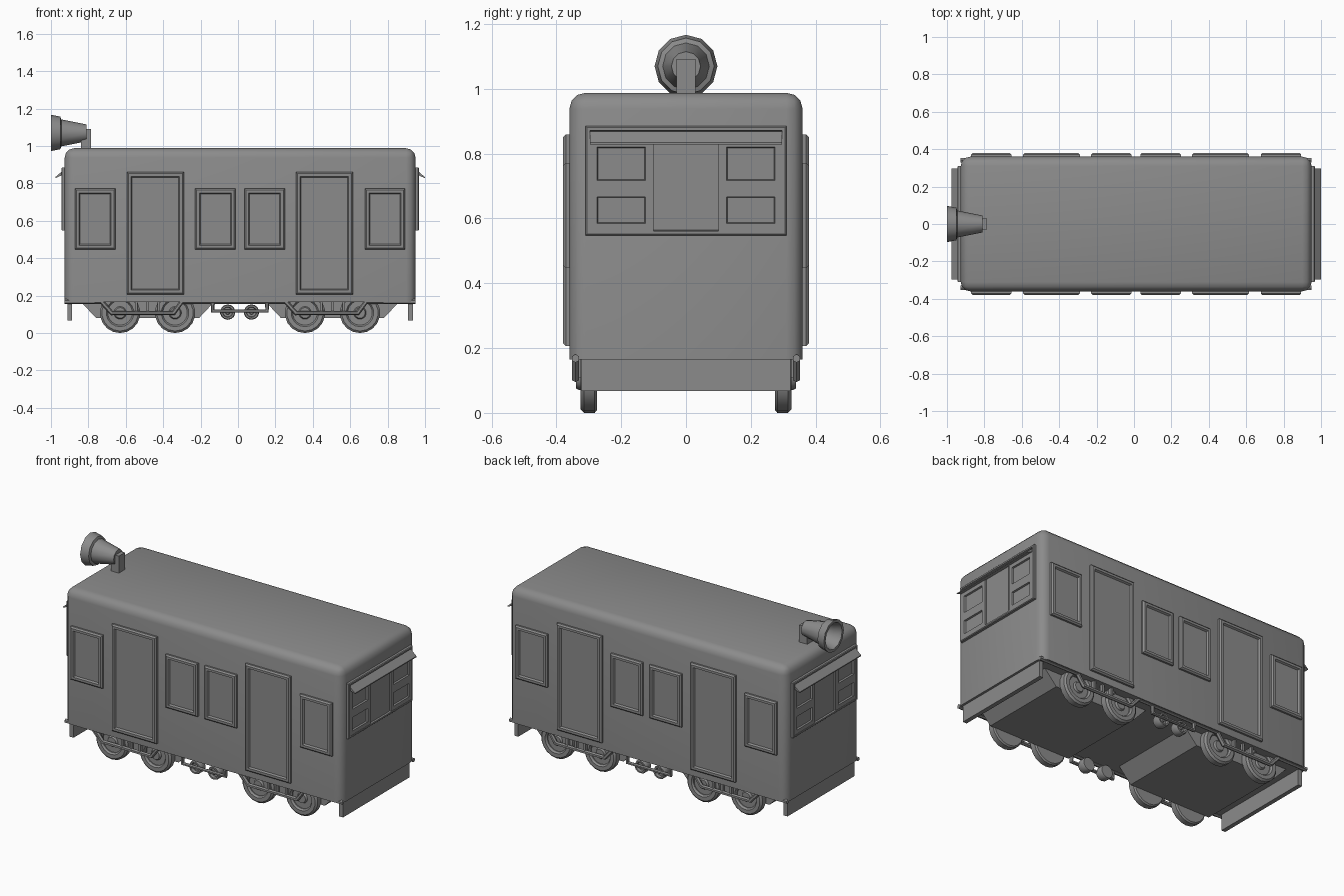
import bpy, bmesh, math
from mathutils import Vector, Matrix

cube = bpy.data.objects.get("Cube")
if cube:
    bpy.data.objects.remove(cube, do_unlink=True)

GREY = (0.26, 0.26, 0.26, 1)
mat = bpy.data.materials.new("plain_grey")
mat.use_nodes = True
mat.diffuse_color = GREY
mat.node_tree.nodes["Principled BSDF"].inputs["Base Color"].default_value = GREY

CX = 0.0115          # middle of the carriage body
HALF_L, HALF_W = 0.938, 0.36
FLOOR, ROOF = 0.165, 0.988


def finish(name, bm, angle=35):
    bmesh.ops.recalc_face_normals(bm, faces=bm.faces)
    mesh = bpy.data.meshes.new(name)
    bm.to_mesh(mesh)
    bm.free()
    mesh.materials.append(mat)
    ob = bpy.data.objects.new(name, mesh)
    bpy.context.collection.objects.link(ob)
    bpy.ops.object.select_all(action='DESELECT')
    ob.select_set(True)
    bpy.context.view_layer.objects.active = ob
    bpy.ops.object.shade_smooth_by_angle(angle=math.radians(angle))
    return ob


def box_bm(x, y, z):
    """Box from three (low, high) ranges."""
    bm = bmesh.new()
    bmesh.ops.create_cube(bm, size=1)
    for v in bm.verts:
        v.co = [(lo + hi) / 2 + c * (hi - lo)
                for c, (lo, hi) in zip(v.co, (x, y, z))]
    return bm


def box(name, x, y, z):
    return finish(name, box_bm(x, y, z))


def span(a, b, side):
    """Range mirrored to the given side."""
    return tuple(sorted((a * side, b * side)))


def panel(name, x, y, z, out, steps):
    """Box whose outward face is inset step by step into a moulded frame."""
    bm = box_bm(x, y, z)
    bm.normal_update()
    face = max(bm.faces, key=lambda f: f.normal.dot(Vector(out)))
    for thick, depth in steps:
        bmesh.ops.inset_region(bm, faces=[face], thickness=thick, depth=depth,
                               use_even_offset=True)
        bm.normal_update()
    return finish(name, bm, 20)


def prism(name, profile, half_width):
    """Outline in x and z, drawn out across y."""
    bm = bmesh.new()
    face = bm.faces.new([bm.verts.new((x, -half_width, z)) for x, z in profile])
    new = bmesh.ops.extrude_face_region(bm, geom=[face])["geom"]
    bmesh.ops.translate(bm, vec=(0, 2 * half_width, 0),
                        verts=[v for v in new if isinstance(v, bmesh.types.BMVert)])
    return finish(name, bm)


def lathe(name, profile, sides, axis, centre):
    """Spin (distance, radius) points around an axis through centre."""
    axis = Vector(axis)
    radial = Vector((0, 0, 1))
    bm = bmesh.new()
    verts = [bm.verts.new(axis * d + radial * r) for d, r in profile]
    edges = [bm.edges.new(pair) for pair in zip(verts, verts[1:])]
    bmesh.ops.spin(bm, geom=verts + edges, cent=(0, 0, 0), axis=axis,
                   angle=math.tau, steps=sides, use_merge=True)
    bmesh.ops.remove_doubles(bm, verts=bm.verts, dist=0.0001)
    bmesh.ops.translate(bm, vec=centre, verts=bm.verts)
    return finish(name, bm)


def pipe(name, points, radius):
    """Six-sided pipe along a polyline in an xz plane."""
    bm = bmesh.new()
    pts = [Vector(p) for p in points]
    rings = []
    for i, p in enumerate(pts):
        before = (p - pts[max(i - 1, 0)]).normalized()
        after = (pts[min(i + 1, len(pts) - 1)] - p).normalized()
        across = (before + after).normalized().cross(Vector((0, 1, 0)))
        ring = []
        for k in range(6):
            a = math.tau * k / 6
            ring.append(bm.verts.new(p + radius * (across * math.cos(a)
                                     + Vector((0, 1, 0)) * math.sin(a))))
        rings.append(ring)
    for r, s in zip(rings, rings[1:]):
        for k in range(6):
            bm.faces.new((r[k], r[(k + 1) % 6], s[(k + 1) % 6], s[k]))
    bm.faces.new(rings[0])
    bm.faces.new(rings[-1])
    return finish(name, bm)


# Carriage body with rounded roof and corners
bm = box_bm((CX - HALF_L, CX + HALF_L), (-HALF_W, HALF_W), (FLOOR, ROOF))
edges = [e for e in bm.edges if max(v.co.z for v in e.verts) > 0.5]
bmesh.ops.bevel(bm, geom=edges, offset=0.05, segments=3, profile=0.5,
                affect='EDGES')
finish("body", bm, 40)

# Doors and windows along both sides
MOULDING = [(0.008, 0.008), (0.014, 0), (0.006, -0.011), (0.008, 0)]
openings = [("door", c, 0.152, 0.207, 0.86) for c in (-0.442, 0.462)]
openings += [("window", c, 0.108, 0.447, 0.772)
             for c in (-0.764, -0.121, 0.142, 0.786)]
for side in (-1, 1):
    for i, (kind, c, half, low, high) in enumerate(openings):
        panel(f"side_{kind}_{i}", (c - half, c + half), span(0.35, 0.371, side),
              (low, high), (0, side, 0), MOULDING)

# End windows, awnings and skirt plates
for side in (-1, 1):
    def out(a, b):
        lo, hi = span(HALF_L + a, HALF_L + b, side)
        return (CX + lo, CX + hi)
    facing = (side, 0, 0)
    panel("end_window_frame", out(-0.01, 0.014), (-0.31, 0.31), (0.548, 0.885),
          facing, [(0.004, 0.004), (0.009, 0), (0.003, -0.012)])
    box("end_centre_panel", out(0, 0.01), (-0.09, 0.09), (0.565, 0.845))
    for hand in (-1, 1):
        for low, high in ((0.56, 0.692), (0.692, 0.845)):
            panel("end_sash", out(0, 0.016), span(0.1, 0.3, hand), (low, high),
                  facing, [(0.025, 0), (0.003, -0.011)])
    wedge = [(0, 0.868), (0.01, 0.868), (0.05, 0.834), (0.05, 0.828), (0, 0.85)]
    prism("end_awning", [(CX + side * (HALF_L + d), z) for d, z in wedge], 0.297)
    box("end_skirt", out(-0.04, -0.014), (-0.322, 0.322), (0.067, 0.17))

# Running gear: tapered underframes, wheels and guard pipes
TYRE = [(-0.025, 0), (-0.025, 0.1), (-0.018, 0.108), (0.015, 0.108),
        (0.025, 0.097), (0.025, 0.074), (0.014, 0.066), (0.008, 0.066),
        (0.008, 0.034), (0.02, 0.028), (0.02, 0)]
for c in (-0.4835, 0.505):
    prism("underframe", [(c - 0.355, FLOOR), (c + 0.355, FLOOR),
                         (c + 0.275, 0.08), (c - 0.275, 0.08)], 0.277)
    for side in (-1, 1):
        for dx in (-0.147, 0.147):
            lathe("wheel", TYRE, 18, (0, side, 0), (c + dx, side * 0.3, 0.108))
        for dx in (-0.06, 0, 0.06):
            box("bogie_strut", (c + dx - 0.007, c + dx + 0.007),
                span(0.325, 0.345, side), (0.108, FLOOR))

for side in (-1, 1):
    y = side * 0.341
    path = [(CX - HALF_L, 0.168)]
    for c in (-0.51, 0.475):
        path += [(c - 0.22, 0.168), (c - 0.165, 0.107),
                 (c + 0.165, 0.107), (c + 0.21, 0.168)]
    path += [(CX + HALF_L, 0.168)]
    pipe("guard_pipe", [(x, y, z) for x, z in path], 0.013)

    # Middle hanger with two small rollers
    hanger = [(-0.135, 0.17), (-0.135, 0.118), (0.155, 0.118), (0.155, 0.17)]
    pipe("hanger_pipe", [(x, y, z) for x, z in hanger], 0.012)
    for x in (-0.055, 0.072):
        lathe("roller", [(d, r * 0.38) for d, r in TYRE], 14, (0, side, 0),
              (x, side * 0.315, 0.112))

# Roof horn, opening forwards, on its bracket
HORN = [(0.19, 0), (0.19, 0.045), (0.055, 0.072), (0.05, 0.087), (0, 0.097),
        (0, 0.08), (0.045, 0.066), (0.15, 0.035), (0.15, 0)]
lathe("roof_horn", HORN, 12, (1, 0, 0), (-1, 0, 1.07))
box("horn_bracket", (-0.84, -0.786), (-0.029, 0.029), (0.975, 1.092))
